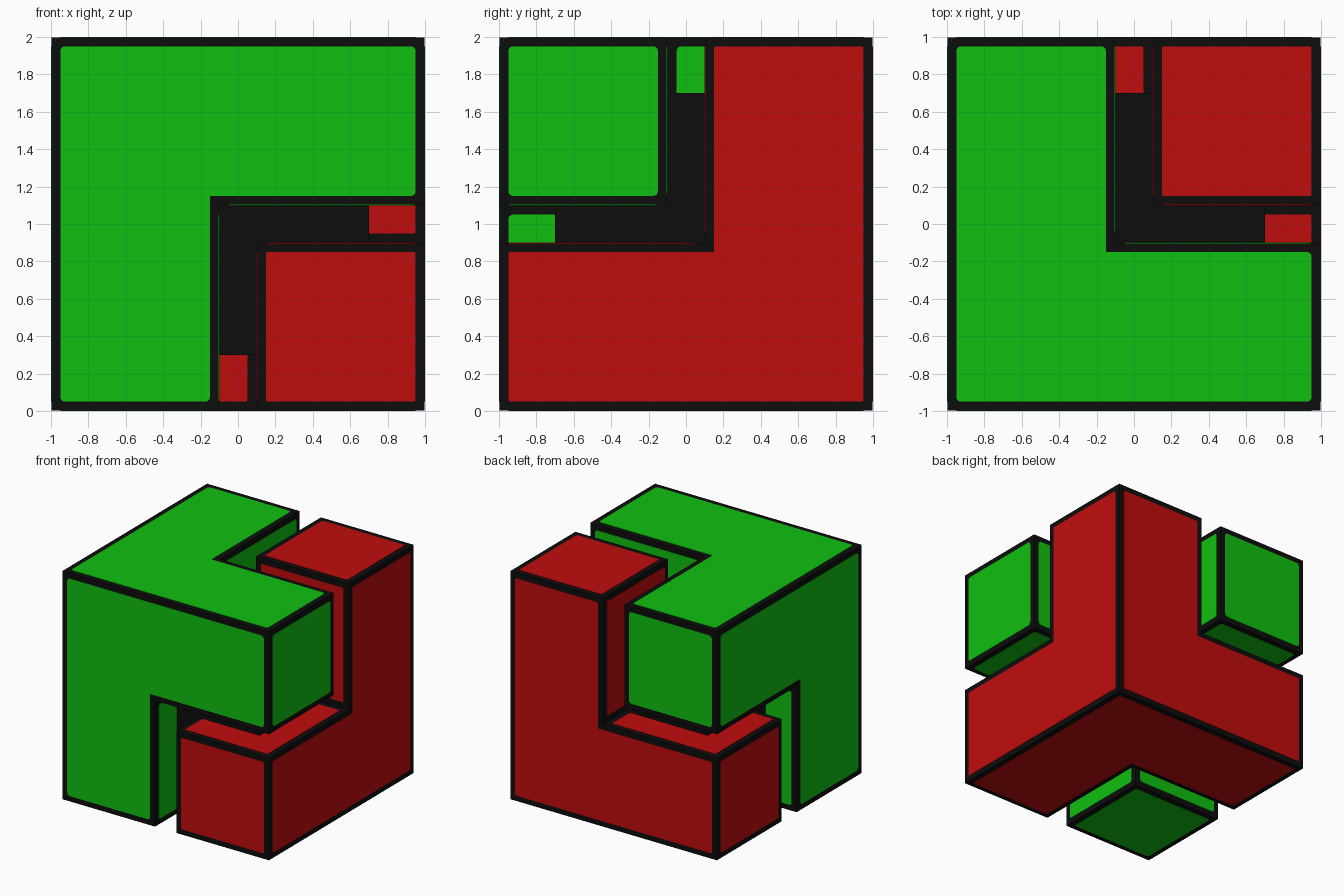
import bpy, bmesh, math
from itertools import product
from mathutils import Vector

if "Cube" in bpy.data.objects:
    bpy.data.objects.remove(bpy.data.objects["Cube"])

ARM, LONG, RIM, LIFT = 0.9, 2.0, 0.05, 0.003


def material(name, rgb):
    m = bpy.data.materials.new(name)
    m.diffuse_color = (*rgb, 1)
    m.use_nodes = True
    m.node_tree.nodes["Principled BSDF"].inputs["Base Color"].default_value = m.diffuse_color
    return m


black = material("black plastic", (0.004, 0.004, 0.004))
green = material("green sticker", (0.005, 0.53, 0.005))
red = material("red sticker", (0.53, 0.004, 0.004))


def finish(bm, name, mat, place):
    for v in bm.verts:
        v.co = place(v.co)
    bmesh.ops.recalc_face_normals(bm, faces=bm.faces)
    mesh = bpy.data.meshes.new(name)
    bm.to_mesh(mesh)
    bm.free()
    mesh.materials.append(mat)
    bpy.context.collection.objects.link(bpy.data.objects.new(name, mesh))


def tripod_body(name, place):
    # One corner block with an arm along each axis, as a single closed shell
    bm = bmesh.new()
    steps = (LIFT, ARM - LIFT, LONG - LIFT)
    cells = {c for c in product((0, 1), repeat=3) if sum(c) <= 1}
    for c in cells:
        for axis, side in product(range(3), (0, 1)):
            near = list(c)
            near[axis] += 2 * side - 1
            if tuple(near) in cells:
                continue
            quad = []
            for a, b in ((0, 0), (1, 0), (1, 1), (0, 1)):
                i = list(c)
                i[axis] += side
                i[(axis + 1) % 3] += a
                i[(axis + 2) % 3] += b
                quad.append(bm.verts.new([steps[k] for k in i]))
            bm.faces.new(quad)
    bmesh.ops.remove_doubles(bm, verts=bm.verts, dist=0.0001)
    finish(bm, name, black, place)


def rounded(points, r, sharp=()):
    out = []
    for i, p in enumerate(points):
        p = Vector(p)
        if i in sharp:
            out.append(p)
            continue
        to_prev = (Vector(points[i - 1]) - p).normalized()
        to_next = (Vector(points[(i + 1) % len(points)]) - p).normalized()
        for k in range(5):
            t = math.pi / 2 * k / 4
            out.append(p + to_prev * r * (1 - math.sin(t)) + to_next * r * (1 - math.cos(t)))
    return out


def rect(u0, u1, v0, v1):
    return [(u0, v0), (u1, v0), (u1, v1), (u0, v1)]


def stickers(name, mat, r, place):
    bm = bmesh.new()
    a, b, e = RIM, ARM - RIM, LONG - RIM
    elbow = [(a, a), (e, a), (e, b), (b, b), (b, e), (a, e)]
    plates = [
        (0, 1, rounded(elbow, r, (3,))),                      # outer L
        (LONG, -1, rounded(rect(a, b, a, b), r)),             # arm end
        (ARM, -1, rounded(rect(ARM + RIM, e, a, b), r)),      # inner arm sides
        (ARM, -1, rounded(rect(a, b, ARM + RIM, e), r)),
    ]
    for axis in range(3):
        for level, inward, outline in plates:
            rings = []
            for depth in (0, inward * 2 * LIFT):
                ring = []
                for p in outline:
                    co = [0, 0, 0]
                    co[axis] = level + depth
                    co[(axis + 1) % 3], co[(axis + 2) % 3] = p
                    ring.append(bm.verts.new(co))
                bm.faces.new(ring)
                rings.append(ring)
            top, low = rings
            for i in range(len(top)):
                bm.faces.new((top[i - 1], top[i], low[i], low[i - 1]))
    finish(bm, name, mat, place)


# The two interlocking pieces grow from opposite corners
def upper(p):
    return Vector((p.x - 1, p.y - 1, 2 - p.z))


def lower(p):
    return Vector((1 - p.x, 1 - p.y, p.z))


tripod_body("upper_tripod", upper)
stickers("upper_stickers", green, 0.025, upper)
tripod_body("lower_tripod", lower)
stickers("lower_stickers", red, 0.012, lower)

# Hidden core that closes the gaps between the pieces
bm = bmesh.new()
bmesh.ops.create_cube(bm, size=1.4)
finish(bm, "core", black, lambda p: p + Vector((0, 0, 1)))
